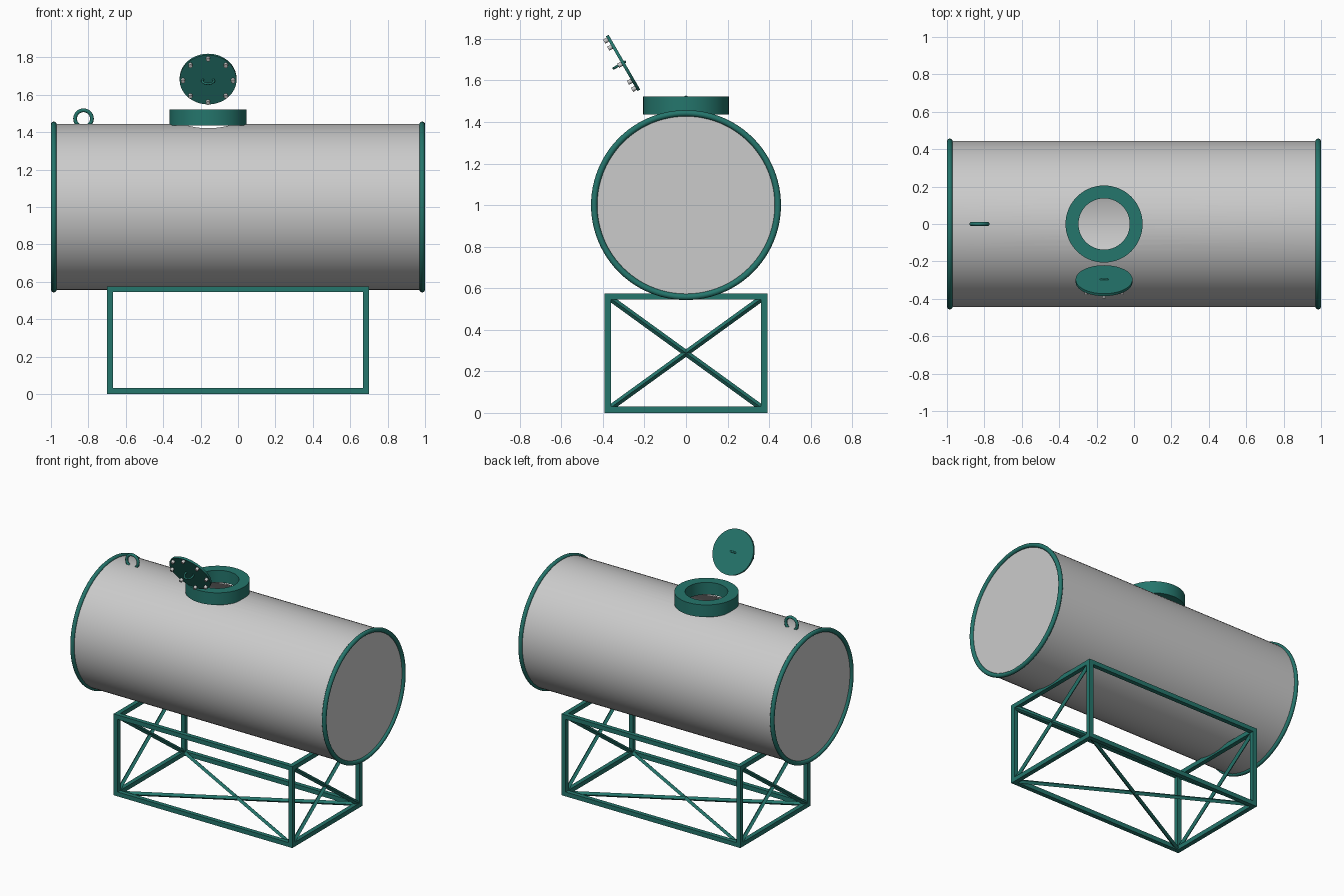
import bpy, bmesh
from math import radians, cos, sin, pi
from mathutils import Vector, Matrix

if "Cube" in bpy.data.objects:
    bpy.data.objects.remove(bpy.data.objects["Cube"])

teal = bpy.data.materials.new("teal_paint")
teal.diffuse_color = (0.018, 0.18, 0.15, 1)
teal.use_nodes = True
teal.node_tree.nodes["Principled BSDF"].inputs["Base Color"].default_value = teal.diffuse_color

TANK_R, TANK_Z, NECK_X = 0.443, 1.0, -0.16


def finish(name, mat=teal, smooth=True):
    o = bpy.context.object
    o.name = name
    if mat:
        o.data.materials.append(mat)
    if smooth:
        bpy.ops.object.shade_smooth_by_angle(angle=radians(40))
    return o


def torus(name, loc, rot, major, minor, seg=48, sides=12):
    bpy.ops.mesh.primitive_torus_add(location=loc, rotation=rot, major_radius=major,
                                     minor_radius=minor, major_segments=seg, minor_segments=sides)
    return finish(name)


def cylinder(name, r, depth, loc, rot=(0, 0, 0), sides=64, mat=teal):
    bpy.ops.mesh.primitive_cylinder_add(radius=r, depth=depth, vertices=sides,
                                        location=loc, rotation=rot)
    return finish(name, mat)


def bar(name, a, b, w=0.031, twist=0.0):
    """Square tube between two points."""
    a, b = Vector(a), Vector(b)
    d = b - a
    bpy.ops.mesh.primitive_cube_add(size=1)
    o = finish(name, smooth=False)
    turn = d.to_track_quat('Z', 'Y').to_matrix().to_4x4() @ Matrix.Rotation(twist, 4, 'Z')
    o.data.transform(Matrix.Translation((a + b) / 2) @ turn @ Matrix.Diagonal((w, w, d.length, 1)))


def cut(target, cutter):
    bpy.context.view_layer.objects.active = target
    m = target.modifiers.new("cut", 'BOOLEAN')
    m.operation, m.solver, m.object = 'DIFFERENCE', 'EXACT', cutter
    bpy.ops.object.modifier_apply(modifier=m.name)
    bpy.data.objects.remove(cutter)


# Tank shell: capped cylinder with a manhole opening in its top
tank = cylinder("tank_shell", TANK_R, 1.968, (0, 0, TANK_Z), (0, pi / 2, 0), 96, None)
bpy.ops.object.transform_apply(location=True, rotation=True)
cut(tank, cylinder("hole_cutter", 0.137, 0.4, (NECK_X, 0, 1.4), mat=None))
bm = bmesh.new()
bm.from_mesh(tank.data)
pocket = [f for f in bm.faces if all(
    v.co.z > 1.15 and (v.co.x - NECK_X) ** 2 + v.co.y ** 2 < 0.138 ** 2 for v in f.verts)]
bmesh.ops.delete(bm, geom=pocket, context='FACES')
bm.to_mesh(tank.data)
bm.free()

# Rims around both tank ends
for side, s in (("left", -1), ("right", 1)):
    torus(side + "_rim", (s * 0.985, 0, TANK_Z), (0, pi / 2, 0), 0.442, 0.015, 96)

# Manhole neck ring, lathed from a rectangular section
bm = bmesh.new()
pts = [(0.137, 1.436), (0.206, 1.436), (0.206, 1.522), (0.137, 1.522)]
vs = [bm.verts.new((r, 0, z)) for r, z in pts]
edges = [bm.edges.new((vs[i], vs[(i + 1) % 4])) for i in range(4)]
bmesh.ops.spin(bm, geom=vs + edges, cent=(0, 0, 0), axis=(0, 0, 1), angle=2 * pi, steps=64)
bmesh.ops.remove_doubles(bm, verts=bm.verts, dist=1e-5)
bmesh.ops.recalc_face_normals(bm, faces=bm.faces)
me = bpy.data.meshes.new("manhole_neck")
bm.to_mesh(me)
bm.free()
neck = bpy.data.objects.new("manhole_neck", me)
bpy.context.collection.objects.link(neck)
bpy.ops.object.select_all(action='DESELECT')
neck.select_set(True)
bpy.context.view_layer.objects.active = neck
neck.location.x = NECK_X
finish("manhole_neck")

# Lifting ring on top of the tank
torus("lifting_ring", (-0.826, 0, 1.472), (pi / 2, 0, 0), 0.045, 0.01)

# Open lid with bolts and pull ring, built flat and then tilted
TILT = Matrix.Translation((NECK_X, -0.303, 1.684)) @ Matrix.Rotation(radians(-60), 4, 'X')
lid_parts = [cylinder("lid", 0.152, 0.015, (0, 0, 0)),
             torus("lid_handle", (0, 0, -0.02), (pi / 2, 0, 0), 0.031, 0.006, 32)]
for i in range(8):
    a = i * pi / 4
    lid_parts.append(cylinder("lid_bolt", 0.011, 0.022,
                              (0.134 * cos(a), 0.134 * sin(a), -0.0165), sides=12, mat=None))
bpy.context.view_layer.update()
for o in lid_parts:
    o.matrix_world = TILT @ o.matrix_world

# Stand: rectangular frame of square tube
X, Y, LO, HI, H = 0.684, 0.376, 0.0155, 0.56, 0.0155
for s in (-1, 1):
    for z in (LO, HI):
        bar("long_rail", (-X - H, s * Y, z), (X + H, s * Y, z))
        bar("cross_rail", (s * X, -Y - H, z), (s * X, Y + H, z))
    for t in (-1, 1):
        bar("stand_leg", (s * X, t * Y, 0), (s * X, t * Y, HI + H))

# Diagonal braces: crosses on both ends and across the bottom
for t in (-1, 1):
    for x in (-X, X):
        bar("end_brace", (x, -t * Y, LO), (x, t * Y, HI), 0.021, pi / 4)
    bar("floor_brace", (-X, -t * Y, LO), (X, t * Y, LO), 0.021, pi / 4)
